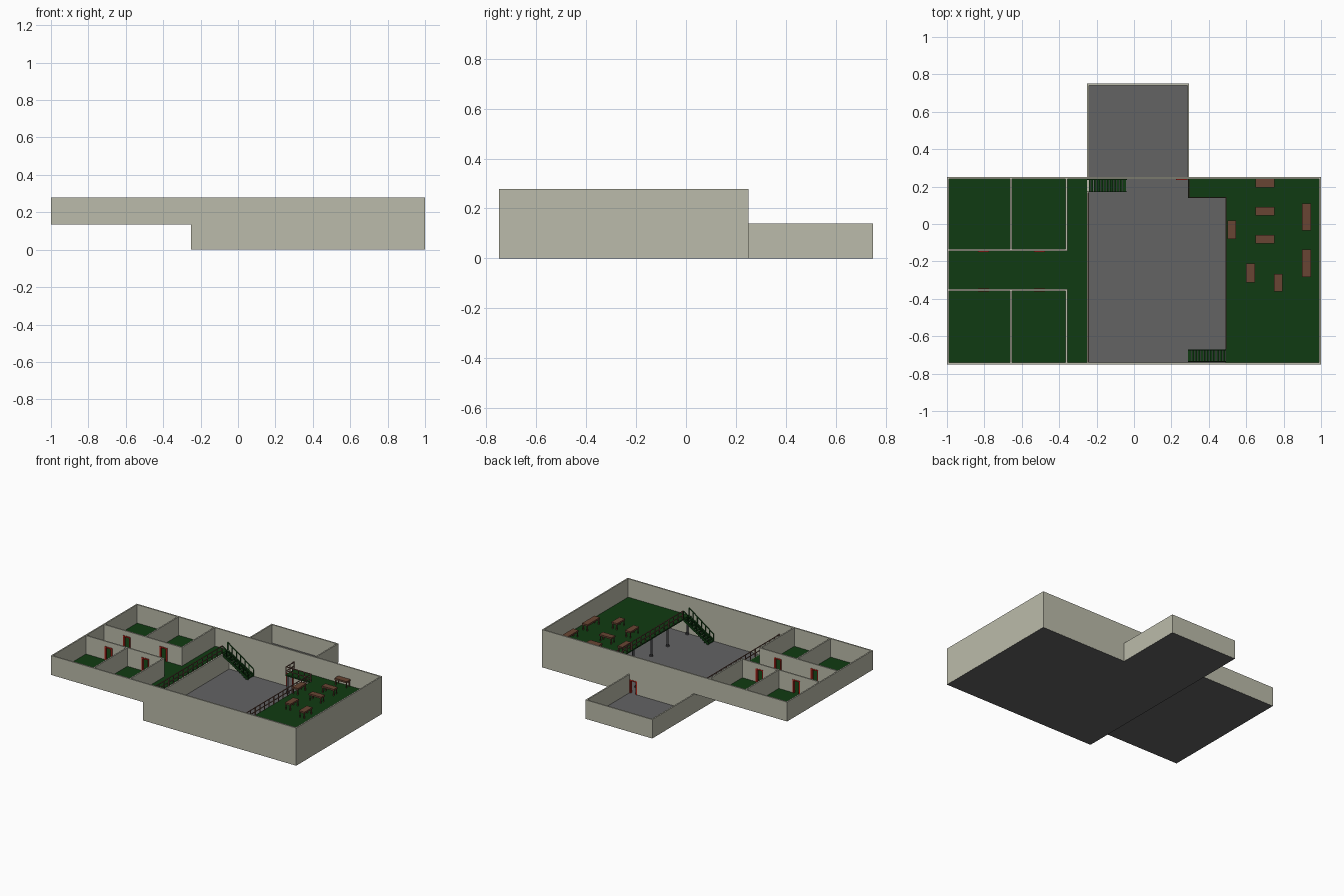
import bpy, bmesh, math
from mathutils import Matrix

if "Cube" in bpy.data.objects:
    bpy.data.objects.remove(bpy.data.objects["Cube"])


def mat(name, c):
    m = bpy.data.materials.new(name)
    m.diffuse_color = (*c, 1)
    m.use_nodes = True
    m.node_tree.nodes["Principled BSDF"].inputs["Base Color"].default_value = m.diffuse_color
    return m


WALL = mat("warm_grey_wall", (0.50, 0.50, 0.405))
GREY = mat("grey_floor", (0.125, 0.125, 0.127))
GREEN = mat("dark_green", (0.005, 0.043, 0.006))
BROWN = mat("table_brown", (0.14, 0.06, 0.033))
RAIL = mat("rail_brown", (0.22, 0.11, 0.08))
RED = mat("door_red", (0.45, 0.02, 0.012))
DARK = mat("dark_metal", (0.06, 0.06, 0.065))
T = 0.01      # wall thickness
F = 0.14      # upper floor level
H = 0.278     # wall top


def box(bm, x0, x1, y0, y1, z0, z1):
    m = Matrix.Translation(((x0 + x1) / 2, (y0 + y1) / 2, (z0 + z1) / 2))
    m = m @ Matrix.Diagonal((x1 - x0, y1 - y0, z1 - z0, 1))
    bmesh.ops.create_cube(bm, size=1, matrix=m)


def slope(bm, x0, z0, x1, z1, y0, y1, h):
    # sloped bar of height h running in the x/z plane
    v = [bm.verts.new((x, y, z + d)) for y in (y0, y1)
         for x, z, d in ((x0, z0, 0), (x1, z1, 0), (x1, z1, h), (x0, z0, h))]
    for f in ((0, 1, 2, 3), (7, 6, 5, 4), (0, 4, 5, 1), (1, 5, 6, 2), (2, 6, 7, 3), (3, 7, 4, 0)):
        bm.faces.new([v[i] for i in f])


def finish(name, bm, material):
    bmesh.ops.recalc_face_normals(bm, faces=bm.faces)
    me = bpy.data.meshes.new(name)
    bm.to_mesh(me)
    bm.free()
    me.materials.append(material)
    ob = bpy.data.objects.new(name, me)
    bpy.context.collection.objects.link(ob)
    return ob


def boxes(name, material, *dims):
    bm = bmesh.new()
    for d in dims:
        box(bm, *d)
    return finish(name, bm, material)


def wall_with_doors(name, x0, x1, y, z0, z1, doors, w=0.06, h=0.1):
    # wall along x with open doorways and red frames
    wall, frame = bmesh.new(), bmesh.new()
    x = x0
    for d in doors:
        a, b = d - w / 2, d + w / 2
        box(wall, x, a, y, y + T, z0, z1)
        box(wall, a, b, y, y + T, z0 + h, z1)
        fy = (y - 0.004, y + T + 0.002)
        box(frame, a, a + 0.01, *fy, z0, z0 + h)
        box(frame, b - 0.01, b, *fy, z0, z0 + h)
        box(frame, a, b, *fy, z0 + h - 0.008, z0 + h + 0.001)
        x = b
    box(wall, x, x1, y, y + T, z0, z1)
    finish(name, wall, WALL)
    finish(name + "_door_frames", frame, RED)


# floors
e = 0.001
boxes("ground_floor", GREY, (-0.25 + e, 1 - e, -0.75 + e, 0.25 - e, 0, 0.004),
      (-0.25 + e, 0.295 - e, 0.25 - e, 0.75 - e, 0, 0.004))
boxes("upper_floor_underside", GREY, (-1 + e, -0.25, -0.75 + e, 0.25 - e, 0.135, 0.139))
boxes("upper_floor", GREEN, (-1 + T, -0.25, -0.75 + T, 0.25 - T, 0.1385, F + 0.002))
boxes("mezzanine_floor", GREEN, (0.49, 1 - T, -0.75 + T, 0.25 - T, F - 0.008, F + 0.002),
      (0.29, 0.49, 0.14, 0.25 - T, F - 0.008, F + 0.002))

# outer walls
zb = 0.136
boxes("outer_walls", WALL,
      (-1, -0.25, -0.75, -0.75 + T, zb, H), (-0.25, 1, -0.75, -0.75 + T, e, H),
      (-1, -1 + T, -0.75, 0.25, zb, H), (1 - T, 1, -0.75, 0.25, e, H),
      (-1, -0.25, 0.25 - T, 0.25, zb, H),
      (-0.25, -0.25 + T, -0.75, 0.25, e, F))
wall_with_doors("hall_back_wall", -0.25, 1, 0.25 - T, e, H, [0.255])

# back room walls
boxes("back_room_walls", WALL,
      (-0.25, -0.25 + T, 0.25, 0.75, e, F), (0.285, 0.295, 0.25, 0.75, e, F),
      (-0.25, 0.295, 0.75 - T, 0.75, e, F))

# upper room partitions
for name, y in (("corridor_wall_back", -0.145), ("corridor_wall_front", -0.357)):
    wall_with_doors(name, -1 + T, -0.355, y, F, H, [-0.805, -0.505])
boxes("room_partitions", WALL,
      *[(x, x + T, a, b, F, H) for x in (-0.662, -0.365)
        for a, b in ((-0.14, 0.245), (-0.745, -0.35))])


# railings
def railing(name, p, q, n):
    bm = bmesh.new()
    (x0, y0), (x1, y1) = p, q
    r, z, top = 0.0025, F, F + 0.06
    for i in range(n + 1):
        x, y = x0 + (x1 - x0) * i / n, y0 + (y1 - y0) * i / n
        box(bm, x - r, x + r, y - r, y + r, z, top)
    for zz in (z + 0.03, top):
        box(bm, x0 - r, x1 + r, y0 - r, y1 + r, zz - 0.003, zz + 0.002)
    finish(name, bm, RAIL)


railing("upper_floor_railing", (-0.247, -0.735), (-0.247, 0.165), 16)
railing("mezzanine_railing", (0.493, -0.665), (0.493, 0.143), 15)
railing("landing_front_railing", (0.293, 0.143), (0.493, 0.143), 4)
railing("landing_side_railing", (0.293, 0.143), (0.293, 0.235), 2)


# staircases
def stairs(name, x_top, x_foot, y0, y1, n=12):
    bm = bmesh.new()
    dx = (x_foot - x_top) / n
    for i in range(n):
        a, b = sorted((x_top + dx * i, x_top + dx * (i + 1)))
        z = F - F * i / n
        box(bm, a, b - 0.003, y0, y1, max(z - 0.012, 0.002), z)
    for y in (y0, y1 - 0.005):
        slope(bm, x_top, F - 0.015, x_foot, 0.002, y, y + 0.005, 0.018)
        slope(bm, x_top, F + 0.055, x_foot, 0.055, y, y + 0.005, 0.006)
        for i in range(0, n + 1, 2):
            x, z = x_top + dx * i, F - F * i / n
            box(bm, x - 0.0025, x + 0.0025, y, y + 0.005, z, z + 0.058 - 0.003 * i / n)
    finish(name, bm, GREEN)


stairs("left_staircase", -0.25, -0.04, 0.17, 0.24)
stairs("right_staircase", 0.49, 0.29, -0.738, -0.67)

# round columns under the mezzanine
bm = bmesh.new()
for x, y in [(0.5, y) for y in (-0.73, -0.5, -0.31, -0.1, 0.13)] + [(0.3, 0.15)]:
    for r, z0, z1 in ((0.007, 0.004, F - 0.008), (0.012, 0.004, 0.014)):
        bmesh.ops.create_cone(bm, cap_ends=True, segments=12, radius1=r, radius2=r,
                              depth=z1 - z0, matrix=Matrix.Translation((x, y, (z0 + z1) / 2)))
finish("mezzanine_columns", bm, DARK)

# tables: centre and size
tops, legs = bmesh.new(), bmesh.new()
for x, y, w, d in ((0.70, 0.217, 0.1, 0.045), (0.70, 0.068, 0.1, 0.045), (0.70, -0.082, 0.1, 0.045),
                   (0.522, -0.031, 0.046, 0.1), (0.623, -0.262, 0.046, 0.1), (0.772, -0.314, 0.046, 0.094),
                   (0.922, 0.038, 0.046, 0.145), (0.922, -0.21, 0.046, 0.145)):
    box(tops, x - w / 2, x + w / 2, y - d / 2, y + d / 2, F + 0.04, F + 0.052)
    for sx in (-1, 1):
        for sy in (-1, 1):
            cx, cy = x + sx * (w / 2 - 0.006), y + sy * (d / 2 - 0.006)
            box(legs, cx - 0.003, cx + 0.003, cy - 0.003, cy + 0.003, F, F + 0.041)
finish("table_tops", tops, BROWN)
finish("table_legs", legs, BROWN)
